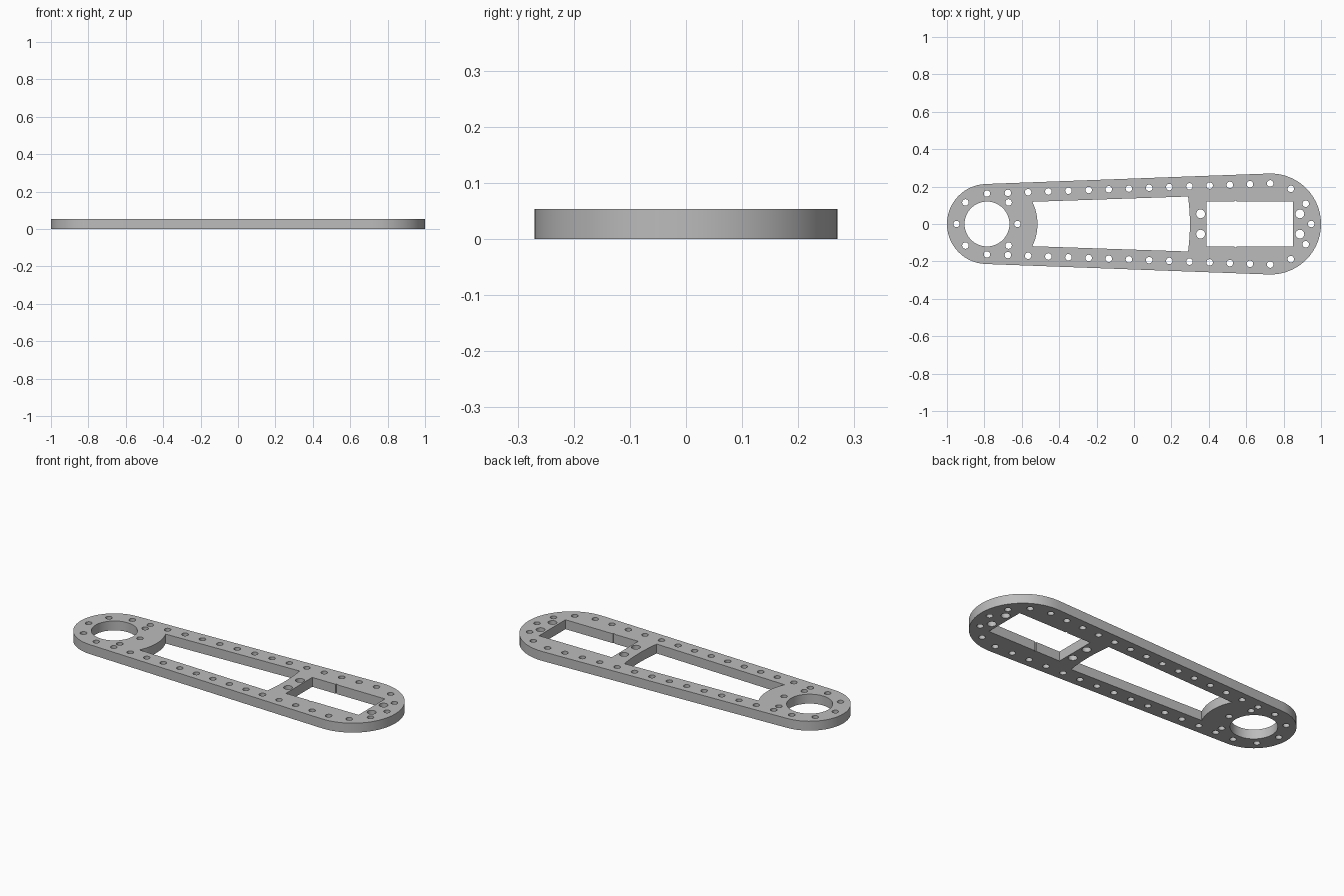
import bpy
from math import sin, cos, radians, asin, atan2, pi

cube = bpy.data.objects.get("Cube")
if cube:
    bpy.data.objects.remove(cube, do_unlink=True)

THICK = 0.054
PIVOT, PIVOT_R = -0.786, 0.214      # small rounded end
HEAD, HEAD_R = 0.73, 0.27           # large rounded end

curve = bpy.data.curves.new("arm_plate", "CURVE")
curve.dimensions = "2D"
curve.fill_mode = "BOTH"
curve.extrude = THICK / 2


def arc(cx, cy, r, a0, a1, n):
    steps = [a0 + (a1 - a0) * i / n for i in range(n + 1)]
    return [(cx + r * cos(a), cy + r * sin(a)) for a in steps]


def loop(points):
    spline = curve.splines.new("POLY")
    spline.points.add(len(points) - 1)
    for p, (x, y) in zip(spline.points, points):
        p.co = (x, y, 0, 1)
    spline.use_cyclic_u = True


def hole(x, y, r=0.0175, n=20):
    loop(arc(x, y, r, 0, 2 * pi, n)[:-1])


# Tapered outline: two arcs joined by tangent edges
tangent = pi / 2 + asin((HEAD_R - PIVOT_R) / (HEAD - PIVOT))
loop(arc(HEAD, 0, HEAD_R, -tangent, tangent, 28)
     + arc(PIVOT, 0, PIVOT_R, tangent, 2 * pi - tangent, 28))

# Bearing hole
hole(PIVOT, 0, 0.12, 48)

# Long window, ended by arcs concentric with the bearing hole
near, far = atan2(0.118, 0.241), atan2(0.147, 1.075)
loop(arc(PIVOT, 0, 0.27, near, -near, 14) + arc(PIVOT, 0, 1.085, -far, far, 8))

# Rectangular window with a small notch in each long side
half = [(0.85, 0.12), (0.549, 0.12), (0.549, 0.125),
        (0.537, 0.125), (0.537, 0.12), (0.388, 0.12)]
loop(half + [(x, -y) for x, y in reversed(half)])

# Ring of holes around the bearing
for i in range(8):
    a = i * pi / 4
    hole(PIVOT + 0.163 * cos(a), 0.163 * sin(a))

# Rows of holes along both edges, and large mounting holes
for side in (1, -1):
    for i in range(14):
        t = i / 13
        hole(-0.674 + 1.402 * t, side * (0.166 + 0.051 * t))
    for x in (0.356, 0.887):
        hole(x, side * 0.054, 0.0235)

# Holes around the large end
for deg in (-60, -30, 0, 30, 60):
    a = radians(deg)
    hole(HEAD + 0.217 * cos(a), 0.217 * sin(a))

# Turn the profile into a solid mesh
plate = bpy.data.objects.new("arm_plate", curve)
bpy.context.collection.objects.link(plate)
plate.location.z = THICK / 2
bpy.ops.object.select_all(action="DESELECT")
plate.select_set(True)
bpy.context.view_layer.objects.active = plate
bpy.ops.object.convert(target="MESH")
plate = bpy.context.object
bpy.ops.object.mode_set(mode="EDIT")
bpy.ops.mesh.select_all(action="SELECT")
bpy.ops.mesh.remove_doubles(threshold=0.0005)
bpy.ops.mesh.normals_make_consistent(inside=False)
bpy.ops.object.mode_set(mode="OBJECT")
bpy.ops.object.shade_smooth_by_angle(angle=radians(30))

# Plain grey metal
grey = bpy.data.materials.new("plain_grey")
grey.use_nodes = True
colour = (0.5, 0.5, 0.5, 1)
grey.diffuse_color = colour
grey.node_tree.nodes["Principled BSDF"].inputs["Base Color"].default_value = colour
plate.data.materials.clear()
plate.data.materials.append(grey)
